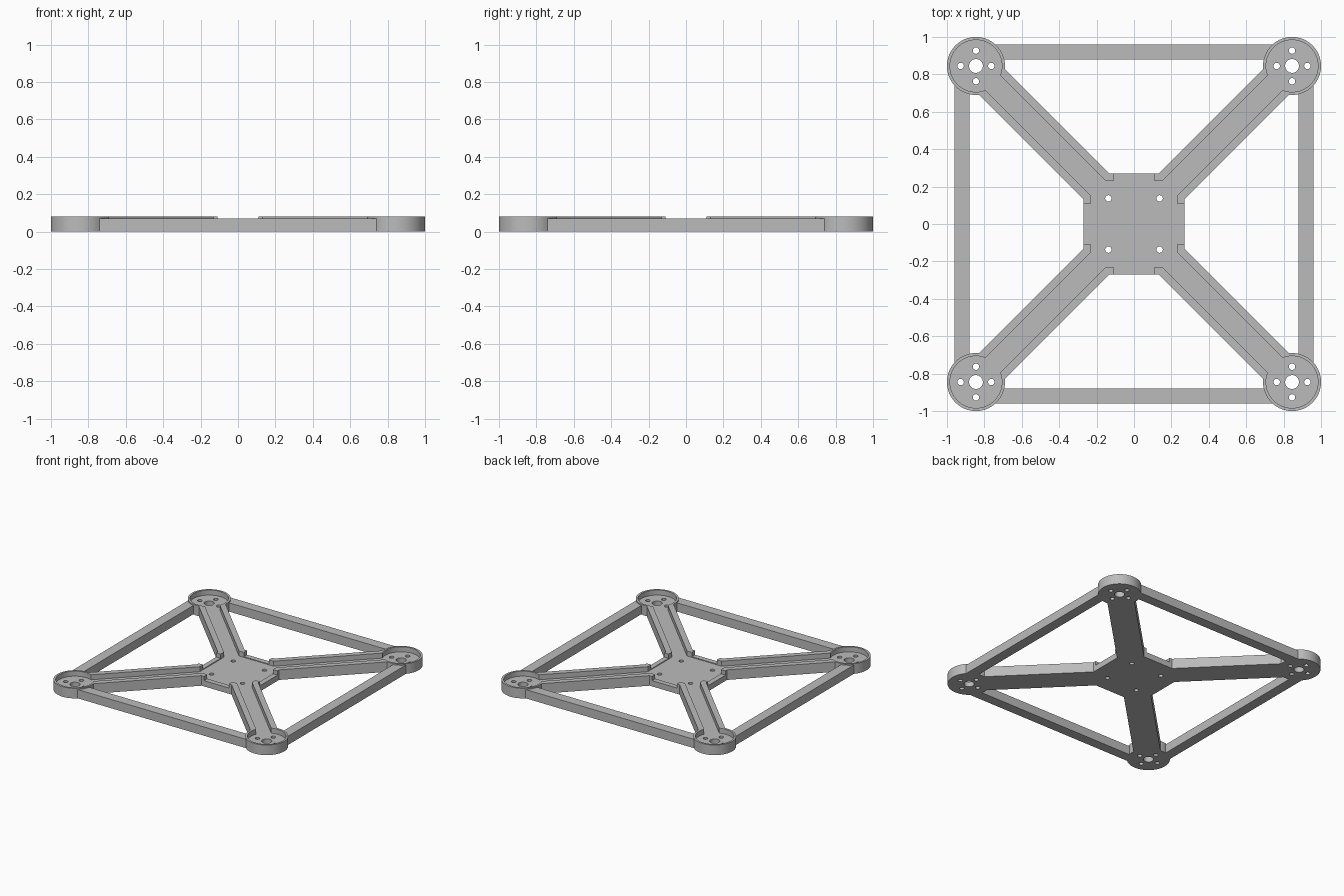
import bpy
from math import pi, radians, sqrt

if "Cube" in bpy.data.objects:
    bpy.data.objects.remove(bpy.data.objects["Cube"], do_unlink=True)

HEIGHT, FLOOR, BAR_TOP, NOTCH = 0.08, 0.04, 0.07, 0.046
MOUNT = 0.845            # motor mount centre along x and y
ABOVE, BELOW = 0.12, -0.04
CORNERS = [(sx, sy) for sx in (-1, 1) for sy in (-1, 1)]

grey = bpy.data.materials.new("matte_grey")
grey.use_nodes = True
colour = (0.5, 0.5, 0.5, 1)
grey.diffuse_color = colour
grey.node_tree.nodes["Principled BSDF"].inputs["Base Color"].default_value = colour


def box(name, width, depth, z0, z1, x=0, y=0, turn=0):
    bpy.ops.mesh.primitive_cube_add(size=1, location=(x, y, (z0 + z1) / 2),
                                    rotation=(0, 0, turn))
    ob = bpy.context.object
    ob.name = name
    ob.scale = (width, depth, z1 - z0)
    return ob


def disc(name, radius, z0, z1, x, y, sides=64):
    bpy.ops.mesh.primitive_cylinder_add(vertices=sides, radius=radius, depth=z1 - z0,
                                        location=(x, y, (z0 + z1) / 2))
    bpy.context.object.name = name
    return bpy.context.object


def combine(target, tool, operation):
    tool.hide_render = True
    bpy.context.view_layer.update()
    mod = target.modifiers.new(operation.lower(), "BOOLEAN")
    mod.operation, mod.solver, mod.object = operation, "EXACT", tool
    bpy.ops.object.select_all(action="DESELECT")
    bpy.context.view_layer.objects.active = target
    target.select_set(True)
    bpy.ops.object.modifier_apply(modifier=mod.name)
    bpy.data.objects.remove(tool, do_unlink=True)


# Solid body: centre plate, crossed arms, edge bars, round motor mounts
frame = box("drone_frame", 0.54, 0.54, 0, HEIGHT)
arm_length = 2 * MOUNT * sqrt(2)
for turn in (pi / 4, -pi / 4):
    combine(frame, box("arm", arm_length, 0.196, 0, HEIGHT, turn=turn), "UNION")
for side in (-1, 1):
    combine(frame, box("side_bar", 0.08, 2 * MOUNT - 0.1, 0, BAR_TOP, x=side * 0.92), "UNION")
    combine(frame, box("end_bar", 2 * MOUNT - 0.1, 0.08, 0, BAR_TOP, y=side * 0.92), "UNION")
for sx, sy in CORNERS:
    combine(frame, disc("motor_mount", 0.155, 0, HEIGHT, sx * MOUNT, sy * MOUNT), "UNION")

# Sunken floor: plate, arm channels and mount recesses, joined into one cutter
recess = box("recess", 0.46, 0.46, FLOOR, ABOVE)
for turn in (pi / 4, -pi / 4):
    combine(recess, box("channel", arm_length, 0.11, FLOOR, ABOVE, turn=turn), "UNION")
for sx, sy in CORNERS:
    combine(recess, disc("mount_recess", 0.139, FLOOR, ABOVE, sx * MOUNT, sy * MOUNT), "UNION")
combine(frame, recess, "DIFFERENCE")

# Low gaps in the middle of each plate wall
combine(frame, box("notch", 0.22, 0.6, NOTCH, ABOVE), "DIFFERENCE")
combine(frame, box("notch", 0.6, 0.22, NOTCH, ABOVE), "DIFFERENCE")

# Through holes in the plate and the mounts
for sx, sy in CORNERS:
    x, y = sx * MOUNT, sy * MOUNT
    holes = [(sx * 0.137, sy * 0.137, 0.017), (x, y, 0.037),
             (x + 0.082, y, 0.017), (x - 0.082, y, 0.017),
             (x, y + 0.082, 0.017), (x, y - 0.082, 0.017)]
    for hx, hy, radius in holes:
        combine(frame, disc("hole", radius, BELOW, ABOVE, hx, hy, 32), "DIFFERENCE")

# Finish
frame.hide_render = False
frame.data.materials.clear()
frame.data.materials.append(grey)
for face in frame.data.polygons:
    face.material_index = 0
bpy.ops.object.select_all(action="DESELECT")
bpy.context.view_layer.objects.active = frame
frame.select_set(True)
bpy.ops.object.transform_apply(location=True, rotation=True, scale=True)
bpy.ops.object.shade_smooth_by_angle(angle=radians(30))
